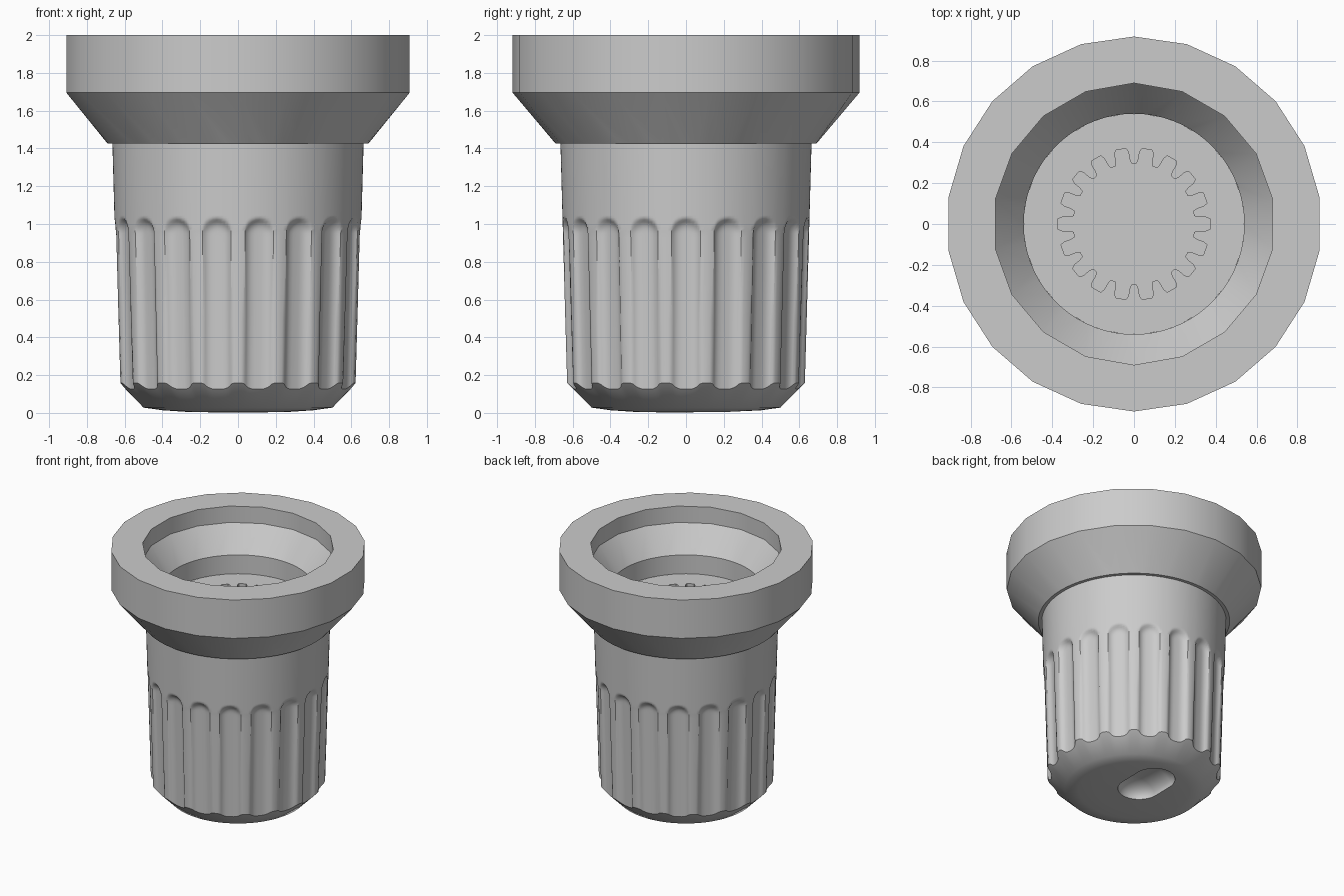
import bpy, bmesh
from math import sin, cos, pi, radians, hypot, copysign

if "Cube" in bpy.data.objects:
    bpy.data.objects.remove(bpy.data.objects["Cube"])

grey = bpy.data.materials.new("plain grey")
grey.use_nodes = True
grey.diffuse_color = (0.6, 0.6, 0.6, 1)
grey.node_tree.nodes["Principled BSDF"].inputs["Base Color"].default_value = grey.diffuse_color

FLUTES = 18
FLOOR = 1.53


def finish(bm, name):
    mesh = bpy.data.meshes.new(name)
    bm.to_mesh(mesh)
    bm.free()
    ob = bpy.data.objects.new(name, mesh)
    bpy.context.collection.objects.link(ob)
    mesh.materials.append(grey)
    return ob


def smooth(ob, angle=30):
    bpy.ops.object.select_all(action='DESELECT')
    ob.select_set(True)
    bpy.context.view_layer.objects.active = ob
    bpy.ops.object.shade_smooth_by_angle(angle=radians(angle))


def ring(bm, polar, z):
    return [bm.verts.new((r * cos(a), r * sin(a), z)) for a, r in polar]


def circle(bm, sides, r, z):
    return ring(bm, [(pi / 2 + 2 * pi * i / sides, r) for i in range(sides)], z)


def stitch(bm, a, b):
    """Join two rings, which may have different numbers of sides."""
    na, nb = len(a), len(b)
    i = j = 0
    while i < na or j < nb:
        if i < na and (i + 1) * nb <= (j + 1) * na:
            bm.faces.new((a[i], a[(i + 1) % na], b[j % nb]))
            i += 1
        else:
            bm.faces.new((a[i % na], b[(j + 1) % nb], b[j]))
            j += 1


# Collar: faceted outer wall, funnel inside, round well
bm = bmesh.new()
rings = [circle(bm, *spec) for spec in (
    (72, 0.655, 1.425), (72, 0.69, 1.425), (22, 0.918, 1.695), (22, 0.918, 2.0),
    (18, 0.69, 2.0), (18, 0.69, 1.87), (72, 0.54, 1.68), (72, 0.54, FLOOR))]
for a, b in zip(rings, rings[1:]):
    stitch(bm, a, b)
smooth(finish(bm, "collar"))

# Well floor with a toothed socket
tooth = ((-7.5, 0.297), (-6, 0.32), (-5.6, 0.352), (-4, 0.372),
         (4, 0.372), (5.6, 0.352), (6, 0.32), (7.5, 0.297))
gear = [(radians(20 * k + a), r) for k in range(FLUTES) for a, r in tooth]
bm = bmesh.new()
rim = ring(bm, [(a, 0.54) for a, r in gear], FLOOR)
edge, base = ring(bm, gear, FLOOR), ring(bm, gear, FLOOR - 0.4)
stitch(bm, rim, edge)
stitch(bm, edge, base)
bm.faces.new(base)
smooth(finish(bm, "socket_floor"))


# Fluted body: tapered wall with round-topped grooves, chamfer and domed base
def wall(offset, z):
    r = 0.63 + 0.035 * (z - 0.16) / 1.27
    d = hypot(r * radians(offset), max(0, z - 0.95)) / 0.079
    return r - 0.034 * (1 - d ** 3.5) if d < 1 else r


offsets = (-6.8, -6, -5, -3.5, -1.7, 0, 1.7, 3.5, 5, 6, 6.8, 8.5, 11.5)
levels = [0.5, 0.93] + [0.95 + 0.012 * i for i in range(9)] + [1.43]
columns = []
bm = bmesh.new()
for k in range(FLUTES):
    for off in offsets:
        a = radians(20 * k + off)
        r0 = wall(off, 0.14)
        pts = [(0.28, 0.006), (0.4, 0.014), (0.5, 0.028), (r0, r0 - 0.47)]
        pts += [(wall(off, z), z) for z in levels]
        columns.append([bm.verts.new((r * cos(a), r * sin(a), z)) for r, z in pts])
tip = bm.verts.new((0, 0, 0))
for c, d in zip(columns, columns[1:] + columns[:1]):
    bm.faces.new((tip, d[0], c[0]))
    for i in range(len(c) - 1):
        bm.faces.new((c[i], d[i], d[i + 1], c[i + 1]))
bm.faces.new([c[-1] for c in columns])
body = finish(bm, "fluted_body")


def cut(target, cutter):
    cutter.data.materials.append(grey)
    mod = target.modifiers.new("cut", 'BOOLEAN')
    mod.operation = 'DIFFERENCE'
    mod.solver = 'EXACT'
    mod.object = cutter
    bpy.context.view_layer.objects.active = target
    bpy.ops.object.modifier_apply(modifier=mod.name)
    bpy.data.objects.remove(cutter)


# Oblong dimple scooped from the base
bpy.ops.mesh.primitive_uv_sphere_add(segments=48, ring_count=23, location=(0, 0.14, 0.005))
dimple = bpy.context.object
for v in dimple.data.vertices:
    x, y, z = v.co
    v.co = (0.155 * x, 0.155 * z + copysign(0.08, z), -0.1 * y)
bpy.context.view_layer.update()
cut(body, dimple)

# Space for the socket inside the body
bpy.ops.mesh.primitive_cylinder_add(vertices=72, radius=0.45, depth=0.6, location=(0, 0, 1.3))
cut(body, bpy.context.object)
smooth(body, 40)
